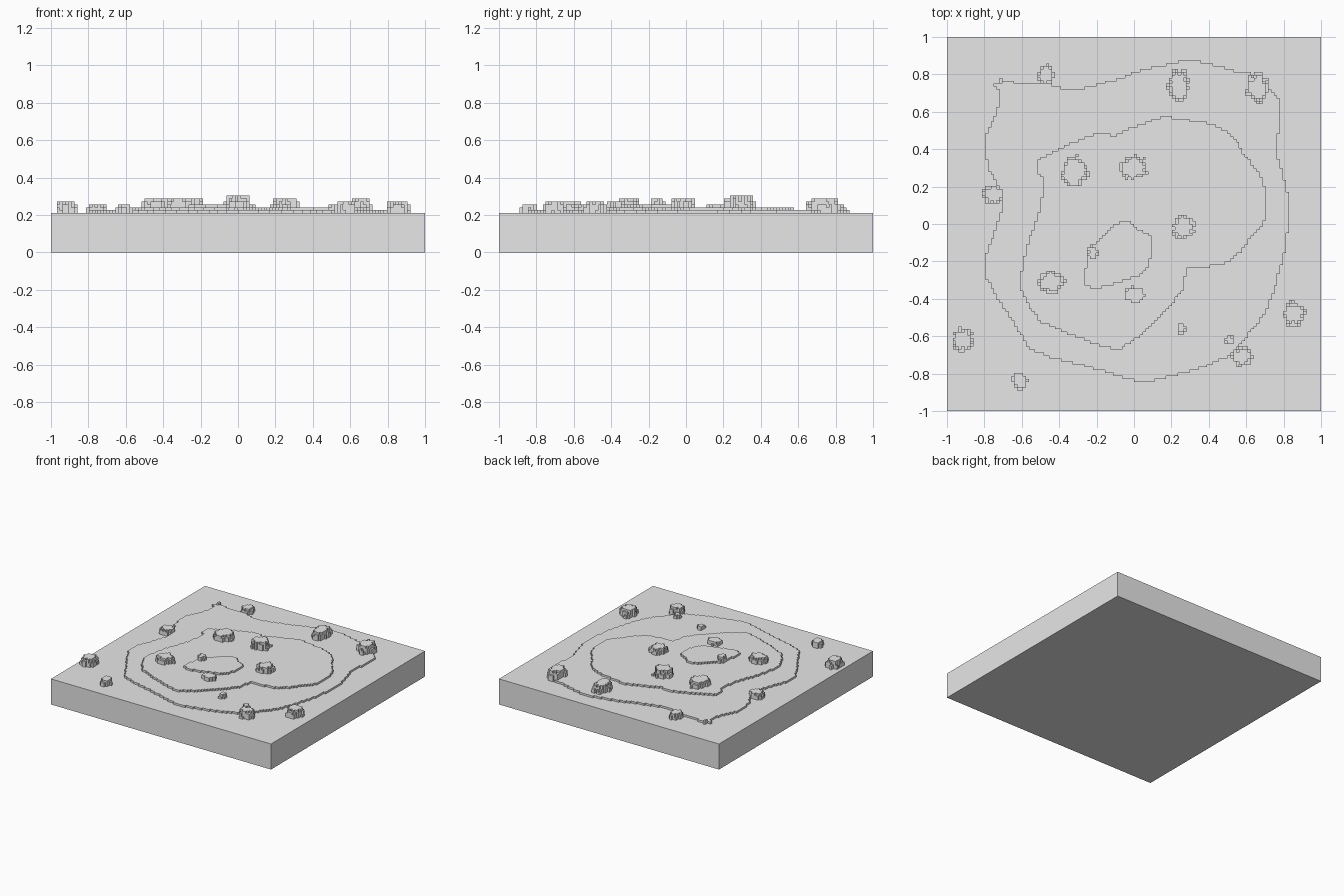
import bpy
import bmesh
import math
import random

random.seed(4)
GRID = 128                 # cells along one side
CELL = 2 / GRID            # size of one block
BASE_TOP = 0.21            # height of the flat slab

if "Cube" in bpy.data.objects:
    bpy.data.objects.remove(bpy.data.objects["Cube"], do_unlink=True)

stone = bpy.data.materials.new("stone_grey")
stone.use_nodes = True
stone.diffuse_color = (0.8, 0.8, 0.8, 1)
stone.node_tree.nodes["Principled BSDF"].inputs["Base Color"].default_value = (0.8, 0.8, 0.8, 1)


def add_object(name, bm):
    mesh = bpy.data.meshes.new(name)
    bm.to_mesh(mesh)
    bm.free()
    mesh.materials.append(stone)
    obj = bpy.data.objects.new(name, mesh)
    bpy.context.scene.collection.objects.link(obj)
    return obj


def centre(index):
    return (index + 0.5) * CELL - 1


def inside(x, y, outline):
    """Even-odd test of a point against a closed outline."""
    result = False
    for (ax, ay), (bx, by) in zip(outline, outline[1:] + outline[:1]):
        if (ay > y) != (by > y) and x < ax + (y - ay) / (by - ay) * (bx - ax):
            result = not result
    return result


def cells_inside(outline):
    return {(i, j) for i in range(GRID) for j in range(GRID)
            if inside(centre(i), centre(j), outline)}


def blocks(name, heights, floor):
    """Skin stepped block columns: a top for each cell, a wall at each drop."""
    bm = bmesh.new()
    corners = {}

    def vert(i, j, level):
        key = (i, j, level)
        if key not in corners:
            corners[key] = bm.verts.new((i * CELL - 1, j * CELL - 1, BASE_TOP + level * CELL))
        return corners[key]

    for (i, j), top in heights.items():
        ring = [(i, j), (i + 1, j), (i + 1, j + 1), (i, j + 1)]
        bm.faces.new([vert(*c, top) for c in ring])
        sides = [(i, j - 1), (i + 1, j), (i, j + 1), (i - 1, j)]
        for k, side in enumerate(sides):
            a, b = ring[k], ring[(k + 1) % 4]
            low = heights.get(side, floor(*side))
            for level in range(low, top):
                bm.faces.new([vert(*a, level), vert(*b, level),
                              vert(*b, level + 1), vert(*a, level + 1)])
    return add_object(name, bm)


# Flat slab
bm = bmesh.new()
bmesh.ops.create_cube(bm, size=2)
for v in bm.verts:
    v.co.z = BASE_TOP if v.co.z > 0 else 0
add_object("ground_slab", bm)

# Terrace outlines, clockwise from the back right corner of the model
lower = [(-.75, .74), (-.69, .76), (-.5, .75), (-.41, .74), (-.38, .71), (-.29, .72),
         (-.18, .75), (-.07, .78), (.03, .82), (.16, .85), (.24, .87), (.34, .87),
         (.43, .85), (.54, .82), (.65, .8), (.72, .73), (.78, .66), (.78, .53),
         (.76, .4), (.8, .25), (.83, .13), (.82, -.06), (.8, -.18), (.76, -.32),
         (.71, -.46), (.64, -.56), (.56, -.65), (.5, -.71), (.33, -.78), (.14, -.83),
         (.04, -.85), (-.06, -.82), (-.29, -.75), (-.42, -.72), (-.56, -.67),
         (-.65, -.52), (-.73, -.4), (-.8, -.27), (-.8, -.19), (-.75, -.05), (-.7, .09),
         (-.72, .2), (-.78, .3), (-.8, .38), (-.8, .46), (-.74, .58), (-.72, .65), (-.72, .72)]
middle = [(-.52, .34), (-.45, .38), (-.34, .43), (-.24, .47), (-.17, .49), (-.1, .47),
          (-.02, .51), (.09, .55), (.16, .58), (.25, .56), (.35, .55), (.47, .51),
          (.54, .46), (.58, .39), (.64, .31), (.68, .25), (.71, .16), (.71, .05),
          (.68, -.02), (.62, -.08), (.57, -.15), (.49, -.21), (.38, -.23), (.28, -.24),
          (.26, -.35), (.2, -.43), (.11, -.52), (.03, -.6), (-.07, -.67), (-.16, -.66),
          (-.24, -.63), (-.37, -.58), (-.5, -.52), (-.57, -.43), (-.61, -.35),
          (-.6, -.23), (-.57, -.11), (-.51, .05), (-.49, .16), (-.49, .25), (-.52, .27)]
upper = [(-.11, -.01), (-.07, .01), (-.02, .01), (.03, -.03), (.09, -.06), (.1, -.11),
         (.09, -.18), (.07, -.24), (.02, -.28), (-.11, -.32), (-.22, -.35), (-.26, -.32),
         (-.26, -.24), (-.24, -.14), (-.18, -.08)]

# Terraces, each one block high
terraces = []
for step, (name, outline) in enumerate(
        [("lower_terrace", lower), ("middle_terrace", middle), ("upper_terrace", upper)]):
    cells = cells_inside(outline)
    terraces.append(cells)
    blocks(name, {c: step + 1 for c in cells}, lambda i, j, s=step: s)


def ground(i, j):
    return sum((i, j) in cells for cells in terraces)


# Boulders: centre x, centre y, half width, half depth, top level in blocks
boulders = [(-.32, .28, .07, .08, 5), (0, .3, .07, .065, 6), (.265, -.02, .06, .06, 5),
            (-.44, -.31, .07, .06, 5), (0, -.38, .055, .045, 4), (-.22, -.15, .03, .035, 5),
            (.25, -.56, .025, .03, 3), (.58, -.71, .06, .05, 4), (.51, -.62, .025, .025, 3),
            (.855, -.48, .06, .065, 4), (-.915, -.62, .055, .065, 4),
            (-.61, -.84, .04, .045, 3), (-.755, .155, .055, .05, 3),
            (-.47, .8, .045, .05, 3), (.24, .74, .055, .085, 5),
            (.66, .73, .06, .08, 5), (-.71, .765, .012, .012, 2)]

for number, (cx, cy, rx, ry, top) in enumerate(boulders, 1):
    heights = {}
    for i in range(GRID):
        for j in range(GRID):
            reach = math.hypot((centre(i) - cx) / rx, (centre(j) - cy) / ry)
            if reach > 1.15:
                continue
            reach += random.uniform(-0.15, 0.15)
            if reach < 1:
                low = ground(i, j)
                rise = math.ceil((top - low) * min(1, 1.25 * math.sqrt(1 - max(reach, 0) ** 2)))
                heights[i, j] = low + max(1, rise)
    blocks(f"boulder_{number}", heights, ground)
